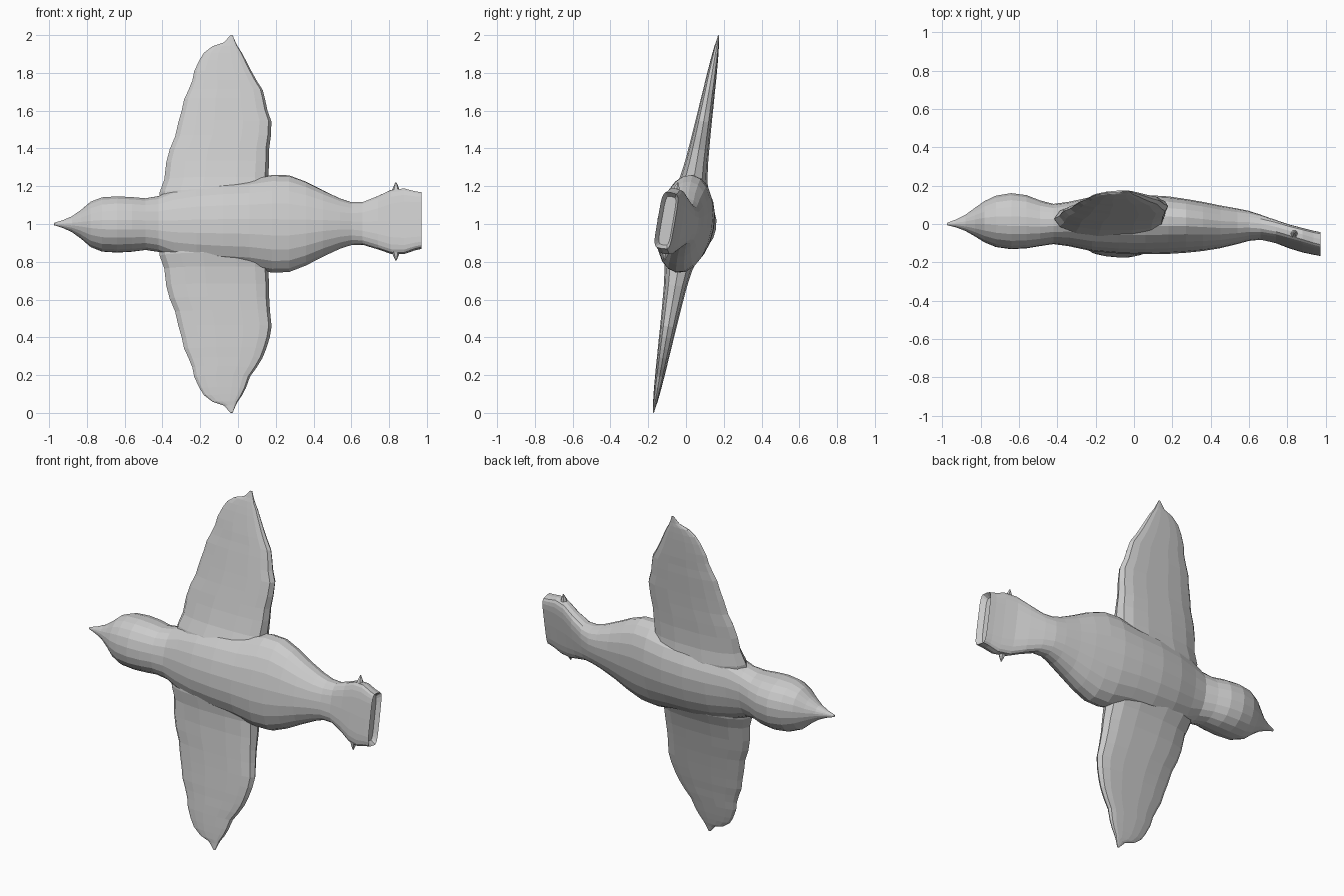
import bpy, bmesh, math, random
from mathutils import Matrix

if "Cube" in bpy.data.objects:
    bpy.data.objects.remove(bpy.data.objects["Cube"])

random.seed(4)
TILT = Matrix.Translation((0, 0, 1)) @ Matrix.Rotation(-math.radians(9.8), 4, 'X')


def oval(n, a, b, pa, pb):
    """Ring of superellipse points; pa / pb = squareness on the + / - side of a."""
    pts = []
    for i in range(n):
        t = 2 * math.pi * i / n
        c, s = math.cos(t), math.sin(t)
        e = 2 / (pa if c > 0 else pb)
        pts.append((a * math.copysign(abs(c) ** e, c), b * math.copysign(abs(s) ** e, s)))
    return pts


def loft(name, rings):
    """Skin a list of point rings and cap both ends."""
    bm = bmesh.new()
    vs = [[bm.verts.new(p) for p in r] for r in rings]
    n = len(vs[0])
    for a, b in zip(vs, vs[1:]):
        for i in range(n):
            j = (i + 1) % n
            bm.faces.new((a[i], a[j], b[j], b[i]))
    bm.faces.new(vs[0])
    bm.faces.new(vs[-1])
    bmesh.ops.recalc_face_normals(bm, faces=bm.faces)
    bm.transform(TILT)
    me = bpy.data.meshes.new(name)
    bm.to_mesh(me)
    bm.free()
    ob = bpy.data.objects.new(name, me)
    bpy.context.collection.objects.link(ob)
    return ob


# Body, beak to tail: x, centre y, half depth, half width, squareness
BODY = [
    (-.975, 0, .006, .006, 2), (-.93, .003, .02, .02, 2), (-.88, .006, .042, .042, 2),
    (-.83, .01, .075, .078, 2), (-.78, .012, .108, .122, 2), (-.72, .014, .134, .145, 2.1),
    (-.64, .015, .146, .149, 2.2), (-.56, .012, .138, .145, 2.2), (-.49, .004, .118, .138, 2.2),
    (-.42, 0, .102, .15, 2.2), (-.34, 0, .112, .19, 2.1), (-.22, 0, .138, .215, 2.1),
    (-.08, 0, .15, .23, 2.1), (.06, -.003, .15, .24, 2.1), (.18, -.006, .144, .262, 2.1),
    (.27, -.01, .134, .26, 2.1), (.36, -.013, .123, .225, 2.1), (.45, -.015, .108, .178, 2.1),
    (.54, -.012, .09, .135, 2.2), (.6, -.01, .075, .115, 2.4), (.66, -.017, .06, .114, 2.8),
    (.74, -.04, .05, .143, 3.2), (.81, -.066, .046, .172, 3.6), (.88, -.086, .046, .176, 4),
    (.935, -.099, .046, .158, 4.5), (.972, -.106, .046, .15, 5), (.945, -.1, .03, .13, 5),
]
body = loft("bird_body", [[(x, cy + p, q) for q, p in oval(20, rz, ry, k, k)]
                          for x, cy, ry, rz, k in BODY])

# Wing stations: span, leading x, trailing x, half thickness
WING = [
    (.08, -.42, .17, .10), (.17, -.415, .17, .095), (.24, -.39, .16, .075), (.33, -.38, .168, .062),
    (.40, -.362, .17, .056), (.47, -.333, .175, .05), (.55, -.315, .182, .044), (.61, -.298, .162, .04),
    (.67, -.285, .145, .036), (.72, -.262, .125, .032), (.77, -.242, .095, .029), (.82, -.232, .068, .025),
    (.88, -.205, .045, .02), (.92, -.18, .02, .016), (.955, -.135, -.002, .012),
    (.975, -.075, -.012, .008), (1.014, -.04, -.028, .003),
]


def wing(name, side):
    rings = []
    for u, x0, x1, th in WING:
        x1 += random.uniform(-.007, .007) if .3 < u < .95 else 0  # ragged feathers
        cx, hx = (x0 + x1) / 2, (x1 - x0) / 2
        rings.append([(cx + p, q, side * u) for p, q in oval(14, hx, th, 3.2, 2)])
    return loft(name, rings)


# Feather points on the tail sides
def tail_point(name, side):
    return loft(name, [[(.836 + p, -.08 + q, side * z) for p, q in oval(6, r, r, 2, 2)]
                       for z, r in ((.14, .03), (.185, .014), (.21, .003))])


parts = [wing("upper_wing", 1), wing("lower_wing", -1),
         tail_point("upper_tail_point", 1), tail_point("lower_tail_point", -1)]

# Fuse everything into one closed skin
bpy.context.view_layer.objects.active = body
for p in parts:
    m = body.modifiers.new("join", 'BOOLEAN')
    m.operation, m.solver, m.object = 'UNION', 'EXACT', p
    bpy.ops.object.modifier_apply(modifier=m.name)
    bpy.data.objects.remove(p)
body.name = "bird"
